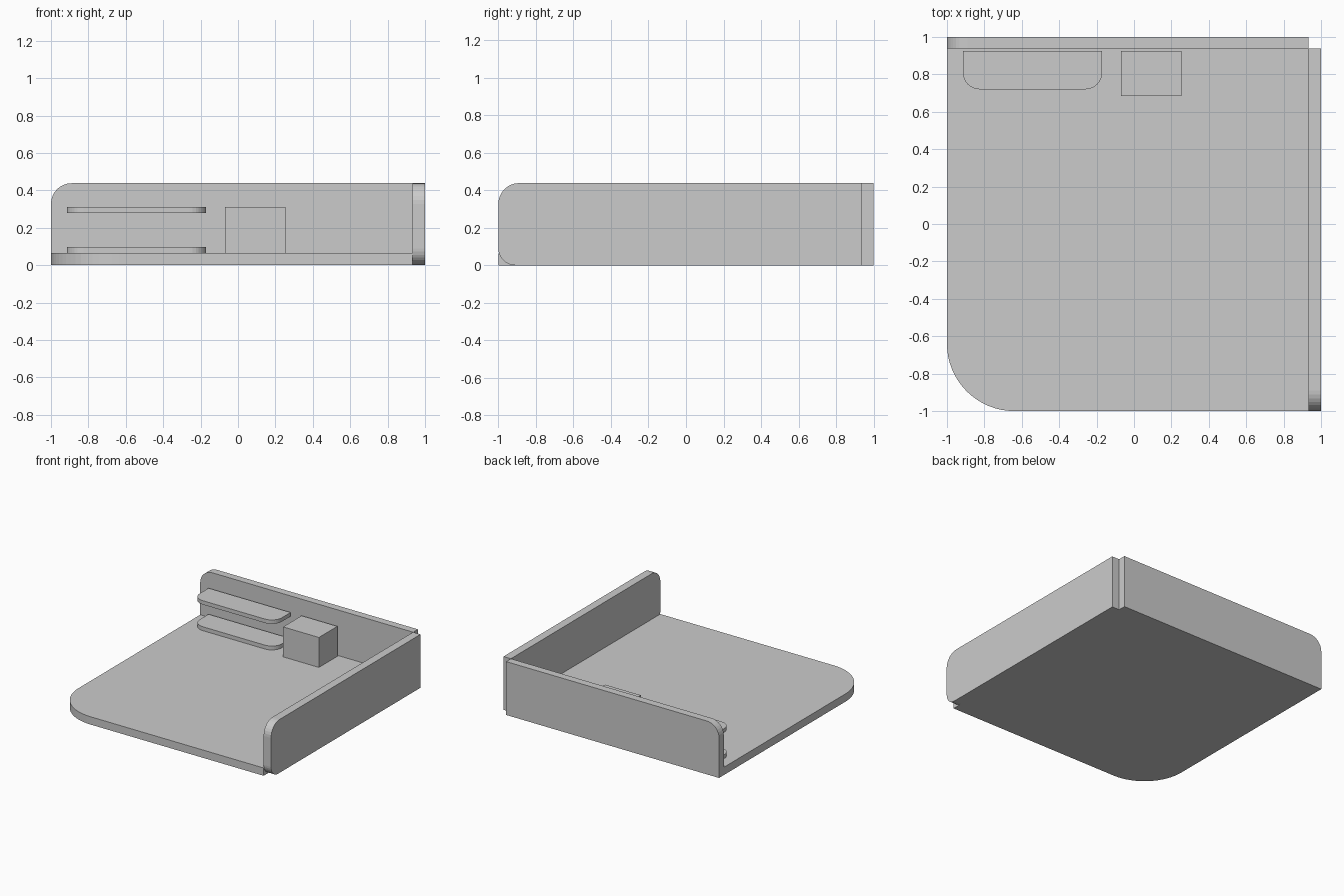
import bpy, bmesh, math
from mathutils import Vector

if "Cube" in bpy.data.objects:
    bpy.data.objects.remove(bpy.data.objects["Cube"])

grey = bpy.data.materials.new("light_grey")
grey.diffuse_color = (0.6, 0.6, 0.6, 1)
grey.use_nodes = True
grey.node_tree.nodes["Principled BSDF"].inputs["Base Color"].default_value = grey.diffuse_color


def outline(u0, u1, v0, v1, radii, steps=8):
    """Rectangle outline; radii for corners (u0,v0), (u1,v0), (u1,v1), (u0,v1)."""
    corners = [(u0, v0, 1, 1), (u1, v0, -1, 1), (u1, v1, -1, -1), (u0, v1, 1, -1)]
    pts = []
    for i, ((u, v, su, sv), r) in enumerate(zip(corners, radii)):
        if r == 0:
            pts.append((u, v))
            continue
        for k in range(steps + 1):
            a = math.pi + i * math.pi / 2 + k * math.pi / 2 / steps
            pts.append((u + su * r + r * math.cos(a), v + sv * r + r * math.sin(a)))
    return pts


def panel(name, axis, lo, hi, pts):
    """Extrude a 2D outline along the axis from lo to hi."""
    place = {"x": lambda u, v, d: (d, u, v),
             "y": lambda u, v, d: (u, d, v),
             "z": lambda u, v, d: (u, v, d)}[axis]
    bm = bmesh.new()
    face = bm.faces.new([bm.verts.new(place(u, v, lo)) for u, v in pts])
    ext = bmesh.ops.extrude_face_region(bm, geom=[face])
    moved = [g for g in ext["geom"] if isinstance(g, bmesh.types.BMVert)]
    bmesh.ops.translate(bm, verts=moved, vec=Vector(place(0, 0, hi - lo)))
    bmesh.ops.recalc_face_normals(bm, faces=bm.faces)
    mesh = bpy.data.meshes.new(name)
    bm.to_mesh(mesh)
    bm.free()
    mesh.materials.append(grey)
    obj = bpy.data.objects.new(name, mesh)
    bpy.context.collection.objects.link(obj)
    return obj


FLOOR, TOP = 0.064, 0.438      # floor surface and wall height
SIDE, BACK = 0.933, 0.938      # inner faces of the two walls

# Floor slab with one large rounded corner
panel("floor", "z", 0, FLOOR, outline(-1, SIDE, -1, BACK, (0.36, 0, 0, 0), 16))

# Back wall, rounded at its free top corner
panel("back_wall", "y", BACK, 1, outline(-1, SIDE, 0, TOP, (0, 0, 0, 0.11)))

# Side wall, rounded at both front corners
panel("side_wall", "x", SIDE, 1, outline(-1, BACK, 0, TOP, (0.09, 0, 0, 0.11)))

# Two shelves with rounded front corners
for name, z in (("lower_shelf", FLOOR), ("upper_shelf", 0.278)):
    panel(name, "z", z, z + 0.032,
          outline(-0.915, -0.17, 0.72, 0.925, (0.09, 0.09, 0, 0)))

# Square cabinet against the back wall
panel("cabinet", "z", FLOOR, 0.31, outline(-0.07, 0.255, 0.685, 0.925, (0, 0, 0, 0)))
